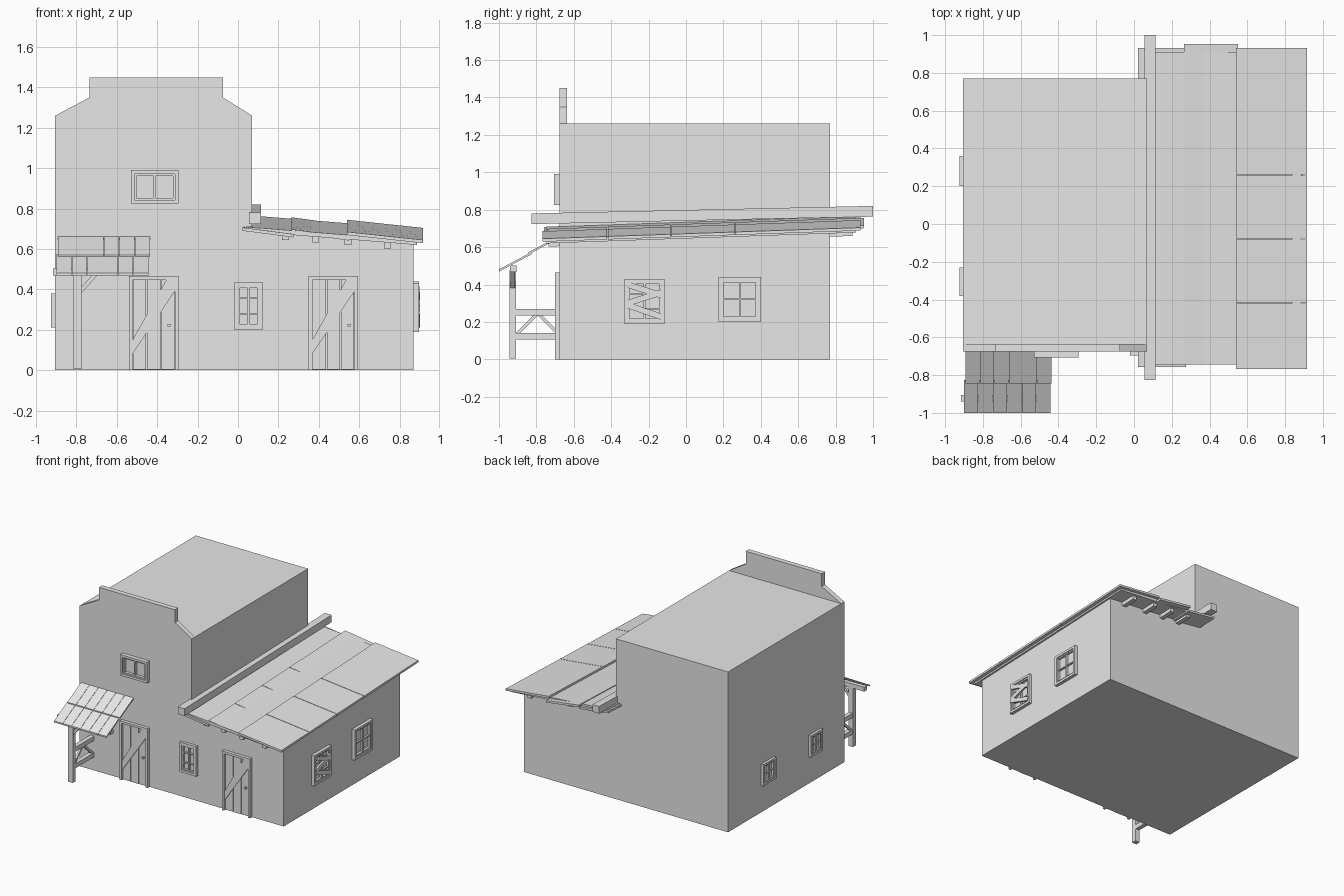
import bpy, bmesh
from mathutils import Vector

cube = bpy.data.objects.get("Cube")
if cube:
    bpy.data.objects.remove(cube, do_unlink=True)

grey = bpy.data.materials.new("plain grey")
grey.use_nodes = True
grey.diffuse_color = (0.8, 0.8, 0.8, 1)
grey.node_tree.nodes["Principled BSDF"].inputs["Base Color"].default_value = (0.8, 0.8, 0.8, 1)


def loft(name, ring_a, ring_b):
    """Closed solid between two matching rings of points."""
    bm = bmesh.new()
    a = [bm.verts.new(p) for p in ring_a]
    b = [bm.verts.new(p) for p in ring_b]
    bm.faces.new(a)
    bm.faces.new(b[::-1])
    for i in range(len(a)):
        j = (i + 1) % len(a)
        bm.faces.new((a[i], b[i], b[j], a[j]))
    bmesh.ops.recalc_face_normals(bm, faces=bm.faces[:])
    mesh = bpy.data.meshes.new(name)
    bm.to_mesh(mesh)
    bm.free()
    mesh.materials.append(grey)
    ob = bpy.data.objects.new(name, mesh)
    bpy.context.collection.objects.link(ob)
    return ob


def rect(u0, u1, v0, v1):
    return [(u0, v0), (u1, v0), (u1, v1), (u0, v1)]


def box(name, x0, x1, y0, y1, z0, z1):
    r = rect(x0, x1, y0, y1)
    return loft(name, [(x, y, z0) for x, y in r], [(x, y, z1) for x, y in r])


def slab(name, x0, x1, y0, y1, top, thick):
    """Tilted board whose upper side follows top(x, y)."""
    r = rect(x0, x1, y0, y1)
    return loft(name, [(x, y, top(x, y)) for x, y in r],
                [(x, y, top(x, y) - thick) for x, y in r])


# Wall frames: along the wall, up, and outward depth
WALLS = {
    "front": lambda u, z, d: (u, FRONT - d, z),
    "left": lambda u, z, d: (0.87 + d, u, z),
    "right": lambda u, z, d: (-0.905 - d, u, z),
}
FRONT, BACK = -0.675, 0.77


def plate(name, wall, poly, d0, d1):
    f = WALLS[wall]
    return loft(name, [f(u, z, d0) for u, z in poly], [f(u, z, d1) for u, z in poly])


def strip(name, wall, p, q, width, d0, d1):
    """Straight plank from p to q on a wall."""
    p, q = Vector(p), Vector(q)
    n = (q - p).normalized().orthogonal() * width / 2
    return plate(name, wall, [p + n, q + n, q - n, p - n], d0, d1)


def frame(name, wall, u0, u1, z0, z1, w, d):
    plate(name + "_sill", wall, rect(u0, u1, z0, z0 + w), -0.005, d)
    plate(name + "_head", wall, rect(u0, u1, z1 - w, z1), -0.005, d)
    plate(name + "_jamb_a", wall, rect(u0, u0 + w, z0 + w, z1 - w), -0.005, d)
    plate(name + "_jamb_b", wall, rect(u1 - w, u1, z0 + w, z1 - w), -0.005, d)


def window(name, wall, u0, u1, z0, z1, cols, rows, d):
    w = 0.018
    frame(name + "_frame", wall, u0, u1, z0, z1, w, d)
    frame(name + "_sash", wall, u0 + w, u1 - w, z0 + w, z1 - w, 0.01, d * 0.7)
    for i in range(1, cols):
        u = u0 + (u1 - u0) * i / cols
        plate(name + "_mullion", wall, rect(u - 0.005, u + 0.005, z0 + w, z1 - w), 0, d * 0.6)
    for i in range(1, rows):
        z = z0 + (z1 - z0) * i / rows
        plate(name + "_bar", wall, rect(u0 + w, u1 - w, z - 0.004, z + 0.004), 0, d * 0.55)


def door(name, u0):
    w, top, u1 = 0.018, 0.465, u0 + 0.245
    plate(name + "_post_a", "front", rect(u0, u0 + w, 0, top), -0.005, 0.025)
    plate(name + "_post_b", "front", rect(u1 - w, u1, 0, top), -0.005, 0.025)
    plate(name + "_lintel", "front", rect(u0 + w, u1 - w, top - w, top), -0.005, 0.025)
    step = (u1 - u0 - 2 * w) / 3
    for i in range(3):
        a = u0 + w + i * step
        plate(name + "_plank", "front", rect(a + 0.002, a + step - 0.002, 0.003, top - w),
              -0.005, 0.009 + 0.002 * (i % 2))
    # diagonal brace and knob
    plate(name + "_brace", "front",
          [(u0 + w, 0.08), (u0 + w, 0.15), (u1 - 0.06, top - w),
           (u1 - w, top - w), (u1 - w, 0.39)], 0.005, 0.018)
    plate(name + "_knob", "front", rect(u1 - 0.053, u1 - 0.039, 0.215, 0.229), 0.005, 0.024)


# Tall hall and its stepped false front
box("main_hall", -0.905, 0.07, FRONT, BACK, 0, 1.26)
parapet = [(-0.905, 1.26), (-0.735, 1.35), (-0.735, 1.45),
           (-0.075, 1.45), (-0.075, 1.35), (0.07, 1.26)]
plate("false_front", "front", parapet, -0.04, 0)


# Low side wing
def pitch(x, y):
    return 0.715 - 0.08 * (x - 0.04) + 0.035 * (y + 0.76)


wing = rect(0.07, 0.87, FRONT, BACK)
loft("side_wing", [(x, y, 0) for x, y in wing],
     [(x, y, pitch(x, y) - 0.02) for x, y in wing])

# Wing roof: deck, rafters, overlapping panels, ridge beam
slab("roof_deck", 0.04, 0.885, -0.745, 0.91, lambda x, y: pitch(x, y) - 0.006, 0.022)
for x in (0.235, 0.385, 0.545, 0.74):
    slab("roof_rafter", x - 0.017, x + 0.017, -0.735, 0.89,
         lambda u, v, x=x: pitch(x, v) - 0.022, 0.035)
courses = [(0.022, 0.275, -0.76, 0.935, 0.706, 0.673),
           (0.265, 0.55, -0.745, 0.955, 0.697, 0.657),
           (0.54, 0.915, -0.77, 0.935, 0.685, 0.645)]
for x0, x1, y0, y1, za, zb in courses:
    def tilt(x, y):
        return za + (zb - za) * (x - x0) / (x1 - x0) + 0.035 * (y + 0.76)
    cuts = [y0, -0.42, -0.08, 0.26, y1]
    for a, b in zip(cuts, cuts[1:]):
        slab("roof_panel", x0, x1, a + 0.002, b - 0.002, tilt, 0.016)
slab("ridge_beam", 0.055, 0.113, -0.825, 1.0,
     lambda x, y: 0.78 + 0.022 * (y + 0.825), 0.057)

# Doors
door("hall_door", -0.54)
door("wing_door", 0.35)

# Windows
window("upper_window", "front", -0.53, -0.295, 0.825, 0.99, 2, 1, 0.032)
window("wing_front_window", "front", -0.02, 0.125, 0.20, 0.435, 2, 3, 0.022)
window("boarded_window", "left", -0.33, -0.115, 0.19, 0.43, 2, 3, 0.025)
window("wing_side_window", "left", 0.175, 0.40, 0.20, 0.44, 2, 2, 0.025)
for y0, y1 in ((-0.38, -0.23), (0.20, 0.36)):
    window("hall_side_window", "right", y0, y1, 0.21, 0.38, 2, 2, 0.02)
for p, q in (((-0.315, 0.40), (-0.125, 0.34)), ((-0.315, 0.30), (-0.125, 0.36)),
             ((-0.315, 0.29), (-0.125, 0.225))):
    strip("window_board", "left", p, q, 0.032, 0.016, 0.03)

# Shingled awning: two overlapping rows
def awning_top(x, y):
    return 0.475 + 0.53 * (y + 1)


for row, (y0, y1, lift, x0) in enumerate(((-1.0, -0.825, 0.006, -0.9), (-0.845, FRONT, 0.014, -0.893))):
    step = 0.458 / 6
    for i in range(6):
        a = x0 + i * step
        slab("awning_board", a + 0.001, a + step - 0.001, y0, y1,
             lambda x, y: awning_top(x, y) + lift, 0.012)

# Porch post, header beam, knee brace and side railing
box("porch_post", -0.815, -0.775, -0.945, -0.908, 0.005, 0.475)
box("porch_header", -0.915, -0.45, -0.94, -0.905, 0.468, 0.502)
strip("porch_brace", "front", (-0.79, 0.38), (-0.70, 0.48), 0.02, 0.24, 0.262)
for z in (0.105, 0.235):
    box("porch_rail", -0.812, -0.778, -0.91, FRONT, z, z + 0.035)
for y in (-0.905, -0.68):
    ends = [(y, 0.135), (-0.7925, 0.245)]
    rings = [[(x, u + s, z) for x, s in rect(-0.803, -0.787, -0.012, 0.012)] for u, z in ends]
    loft("railing_diagonal", *rings)
